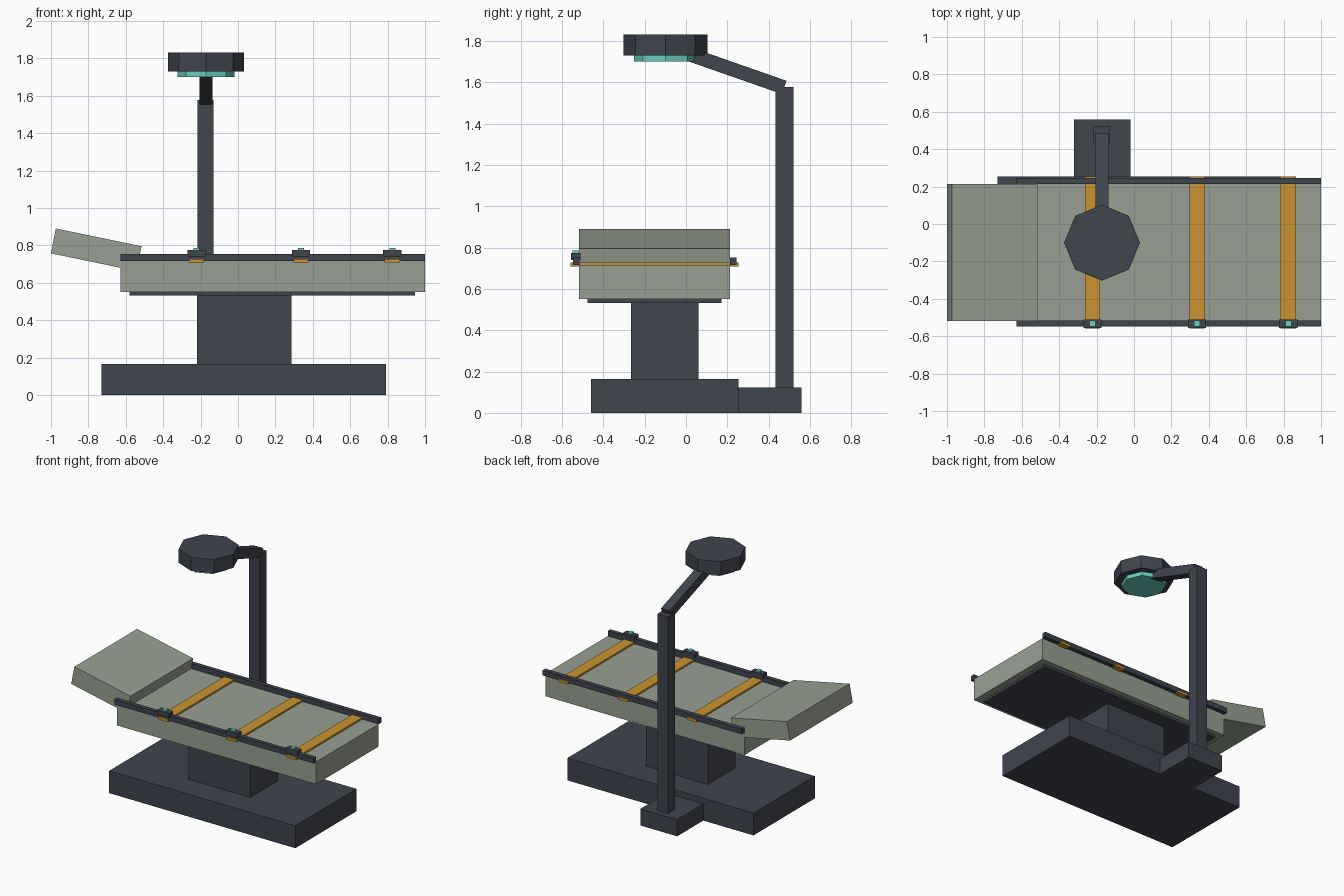
import bpy, bmesh, math
from mathutils import Matrix, Vector

if "Cube" in bpy.data.objects:
    bpy.data.objects.remove(bpy.data.objects["Cube"])


def material(name, rgb):
    m = bpy.data.materials.new(name)
    m.diffuse_color = (*rgb, 1)
    m.use_nodes = True
    m.node_tree.nodes["Principled BSDF"].inputs["Base Color"].default_value = m.diffuse_color
    return m


DARK = material("dark slate", (0.051, 0.058, 0.076))
PAD = material("sage padding", (0.314, 0.352, 0.287))
STRAP = material("amber strap", (0.597, 0.296, 0.032))
TEAL = material("teal light", (0.141, 0.610, 0.527))


def finish(name, bm, mat):
    me = bpy.data.meshes.new(name)
    bmesh.ops.recalc_face_normals(bm, faces=bm.faces)
    bm.to_mesh(me)
    bm.free()
    me.materials.append(mat)
    ob = bpy.data.objects.new(name, me)
    bpy.context.collection.objects.link(ob)
    return ob


def box(name, x, y, z, mat):
    """Box from (min, max) ranges on each axis."""
    bm = bmesh.new()
    bmesh.ops.create_cube(bm, size=1)
    for v in bm.verts:
        v.co = Vector([(a + b) / 2 + c * (b - a) for c, (a, b) in zip(v.co, (x, y, z))])
    return finish(name, bm, mat)


def prism(name, centre, radius, z, mat):
    """Upright eight-sided disc."""
    bm = bmesh.new()
    bmesh.ops.create_cone(bm, cap_ends=True, segments=8, radius1=radius, radius2=radius,
                          depth=z[1] - z[0],
                          matrix=Matrix.Translation((*centre, (z[0] + z[1]) / 2)))
    return finish(name, bm, mat)


def extrude(name, profile, axis, lo, hi, mat):
    """Extrude a 2D profile along x (profile in y,z) or y (profile in x,z)."""
    bm = bmesh.new()
    place = (lambda p, t: (t, p[0], p[1])) if axis == "x" else (lambda p, t: (p[0], t, p[1]))
    face = bm.faces.new([bm.verts.new(place(p, lo)) for p in profile])
    geo = bmesh.ops.extrude_face_region(bm, geom=[face])["geom"]
    bmesh.ops.translate(bm, verts=[g for g in geo if isinstance(g, bmesh.types.BMVert)],
                        vec=Vector(place((0, 0), hi - lo)))
    return finish(name, bm, mat)


# Base, pedestal and bed frame
box("base", (-0.73, 0.79), (-0.46, 0.255), (0, 0.165), DARK)
box("pedestal", (-0.22, 0.285), (-0.265, 0.06), (0.165, 0.535), DARK)
box("bed_frame", (-0.58, 0.945), (-0.477, 0.172), (0.532, 0.552), DARK)

# Padding: flat mattress and tilted headrest
PAD_Y = (-0.518, 0.214)
box("mattress", (-0.627, 1.0), PAD_Y, (0.55, 0.715), PAD)
extrude("headrest", [(-0.974, 0.89), (-0.516, 0.795), (-0.542, 0.662), (-1.0, 0.757)],
        "y", *PAD_Y, PAD)

# Side rails
for side, y in (("front", (-0.547, -0.516)), ("back", (0.213, 0.245))):
    box(side + "_rail", (-0.627, 1.0), y, (0.715, 0.753), DARK)

# Straps with buckles and indicator buttons on the front rail
for i, x in enumerate((-0.222, 0.337, 0.825), 1):
    box(f"strap_{i}", (x - 0.041, x + 0.041), (-0.56, 0.255), (0.709, 0.728), STRAP)
    box(f"buckle_{i}", (x - 0.049, x + 0.049), (-0.556, -0.51), (0.741, 0.774), DARK)
    box(f"button_{i}", (x - 0.016, x + 0.016), (-0.549, -0.517), (0.774, 0.785), TEAL)

# Lamp stand
box("lamp_foot", (-0.32, -0.02), (0.255, 0.56), (0, 0.123), DARK)
box("lamp_pole", (-0.216, -0.13), (0.434, 0.52), (0.123, 1.577), DARK)

# Sloping arm from the pole top into the lamp head
a, b = Vector((0.475, 1.575)), Vector((-0.1, 1.776))
side = (b - a).orthogonal().normalized() * 0.034
extrude("lamp_arm", [a + side, b + side, b - side, a - side], "x", -0.207, -0.137, DARK)

# Lamp head and lens
prism("lamp_head", (-0.171, -0.1), 0.203, (1.73, 1.83), DARK)
prism("lamp_lens", (-0.171, -0.1), 0.152, (1.70, 1.735), TEAL)
